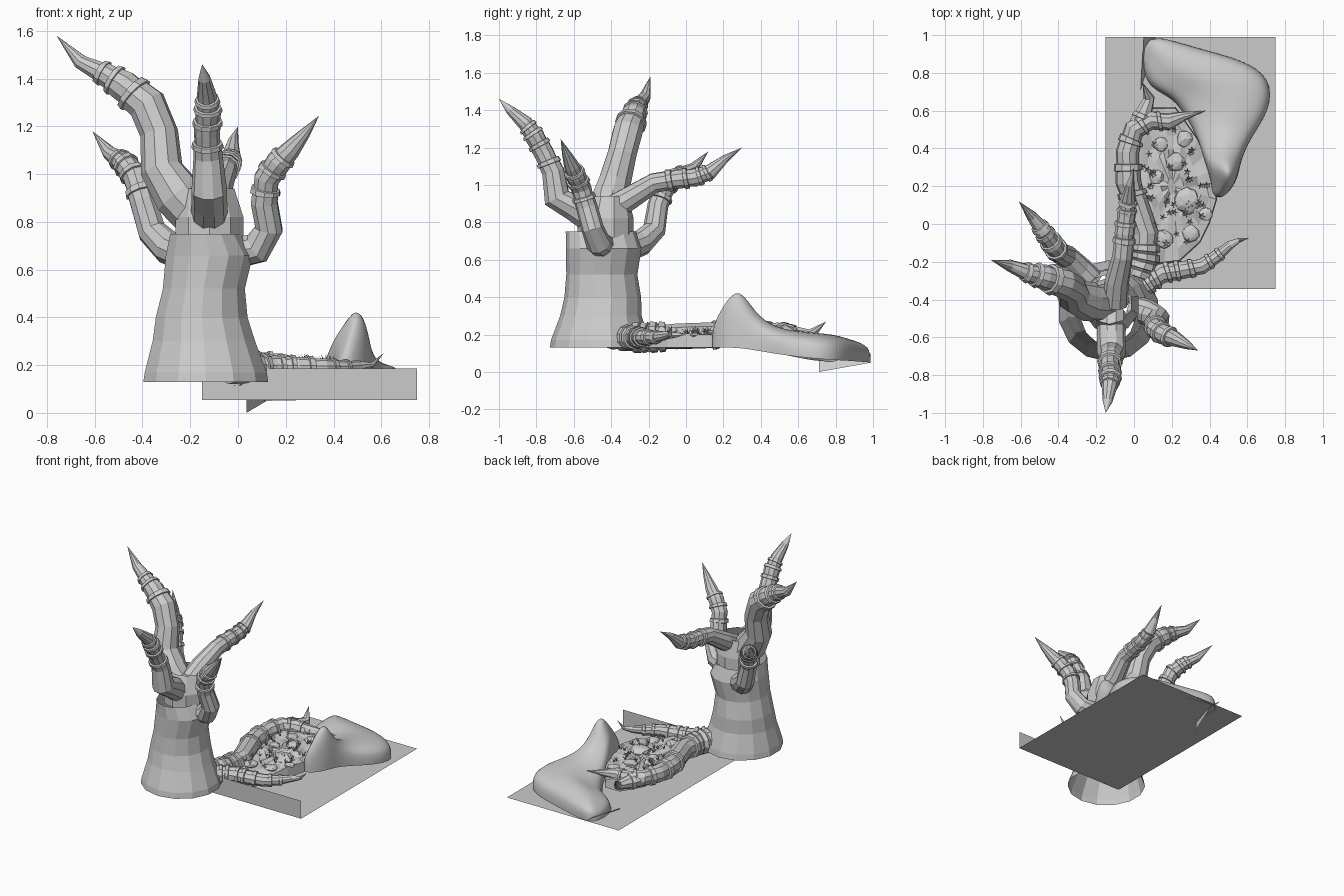
import bpy, bmesh, math, random
from mathutils import Vector

random.seed(4)


def finish(name, bm, smooth=False, recalc=True):
    if recalc:
        bmesh.ops.recalc_face_normals(bm, faces=bm.faces)
    me = bpy.data.meshes.new(name)
    bm.to_mesh(me)
    bm.free()
    ob = bpy.data.objects.new(name, me)
    bpy.context.collection.objects.link(ob)
    for p in me.polygons:
        p.use_smooth = smooth
    return ob


def bridge(bm, rings, closed=True):
    for a, b in zip(rings, rings[1:]):
        n = len(a)
        for i in range(n if closed else n - 1):
            j = (i + 1) % n
            bm.faces.new((a[i], a[j], b[j], b[i]))


def limb(name, pts, bands=(), sides=10):
    """Tapered faceted limb through (x, y, z, radius); raised collars at positions in bands."""
    P = [Vector(p[:3]) for p in pts]
    R = [p[3] for p in pts]
    T = [(P[min(i + 1, len(P) - 1)] - P[max(i - 1, 0)]).normalized() for i in range(len(P))]

    def at(t):
        i = min(int(t), len(P) - 2)
        f = t - i
        return P[i].lerp(P[i + 1], f), T[i].lerp(T[i + 1], f).normalized(), R[i] * (1 - f) + R[i + 1] * f
    stations = [(float(i), 1.0) for i in range(len(P) - 1)]
    for b in bands:
        stations += [(b - .12, 1.0), (b - .1, 1.16), (b + .1, 1.12), (b + .12, .93)]
    bm = bmesh.new()
    rings, u = [], Vector((.31, .2, .93))
    for t, k in sorted(stations):
        c, d, r = at(max(t, 0))
        u = (u - d * u.dot(d)).normalized()
        v = d.cross(u)
        rings.append([bm.verts.new(c + (u * math.cos(a) + v * math.sin(a)) * r * k)
                      for a in (2 * math.pi * i / sides for i in range(sides))])
    bridge(bm, rings)
    tip = bm.verts.new(P[-1])
    for i in range(sides):
        bm.faces.new((rings[-1][i], rings[-1][(i + 1) % sides], tip))
    return finish(name, bm)


def tube(name, rings, sides=14):
    """Open faceted tube from (z, cx, cy, rx, ry) rings."""
    bm = bmesh.new()
    bridge(bm, [[bm.verts.new((cx + rx * math.cos(a), cy + ry * math.sin(a), z))
                 for a in (2 * math.pi * (i + .5) / sides for i in range(sides))]
                for z, cx, cy, rx, ry in rings])
    return finish(name, bm)


# Hollow trunk and the collar the raised limbs grow from
tube("trunk", [(.13, -.135, -.46, .268, .268), (.17, -.135, -.46, .262, .262),
               (.3, -.143, -.455, .22, .218), (.4, -.152, -.445, .197, .205),
               (.52, -.143, -.45, .176, .19), (.66, -.12, -.44, .187, .202),
               (.75, -.137, -.455, .15, .188)])
tube("collar", [(.72, -.12, -.43, .15, .15), (.82, -.12, -.43, .15, .15),
                (.94, -.13, -.42, .12, .11)], 10)

# Raised limbs
limb("limb_left", [(-.15, -.42, .80, .10), (-.25, -.41, .91, .105), (-.32, -.38, 1.02, .09),
                   (-.33, -.34, 1.17, .08), (-.38, -.31, 1.29, .082), (-.48, -.28, 1.37, .068),
                   (-.56, -.26, 1.42, .05), (-.66, -.22, 1.47, .032), (-.76, -.19, 1.58, 0)],
     (4.6, 5.5, 6.1))
limb("limb_front", [(-.12, -.48, .80, .08), (-.12, -.60, .88, .075), (-.12, -.69, .93, .075),
                    (-.125, -.71, 1.07, .062), (-.13, -.76, 1.17, .055), (-.125, -.81, 1.26, .055),
                    (-.13, -.86, 1.33, .042), (-.14, -.94, 1.40, .026), (-.15, -1.0, 1.46, 0)],
     (3.5, 4.5, 5.2, 5.7))
limb("limb_right", [(-.02, -.44, .67, .07), (.08, -.47, .69, .068), (.13, -.50, .77, .06),
                    (.11, -.53, .88, .058), (.12, -.56, .98, .055), (.17, -.59, 1.05, .055),
                    (.22, -.61, 1.10, .042), (.28, -.64, 1.17, .024), (.34, -.67, 1.245, 0)],
     (3.5, 4.5, 5.4))
limb("limb_back", [(-.10, -.42, .86, .07), (-.09, -.30, .93, .065), (-.06, -.17, 1.01, .055),
                   (-.05, -.05, 1.03, .053), (-.04, .05, 1.04, .05), (-.03, .13, 1.07, .042),
                   (-.02, .21, 1.14, .022), (0, .30, 1.20, 0)], (2.7, 3.5, 4.3, 4.8))
limb("limb_back_left", [(-.22, -.31, .66, .07), (-.29, -.24, .69, .07), (-.36, -.17, .76, .062),
                        (-.40, -.15, .89, .056), (-.43, -.11, .99, .055), (-.48, -.04, 1.05, .048),
                        (-.54, .04, 1.09, .03), (-.61, .12, 1.18, 0)], (3.4, 4.2, 4.8, 5.3))

# Ground limbs
limb("ground_limb_left", [(-.02, -.35, .18, .07), (.05, -.2, .185, .075), (.06, -.05, .19, .07),
                          (.01, .1, .195, .07), (-.03, .22, .2, .068), (-.035, .38, .205, .062),
                          (.0, .5, .21, .055), (.09, .55, .205, .05), (.18, .54, .205, .045),
                          (.26, .57, .205, .025), (.38, .6, .2, 0)],
     (.6, .9, 1.2, 1.5, 3.5, 4.5, 5.5, 6.5, 7.5))
limb("ground_limb_left_spike", [(.0, .48, .2, .05), (.05, .58, .2, .05),
                                (.08, .67, .2, .03), (.045, .75, .27, 0)], (.9,), 8)
limb("ground_limb_right", [(-.04, -.40, .18, .06), (.06, -.32, .185, .06), (.15, -.26, .185, .055),
                           (.25, -.245, .185, .05), (.36, -.225, .185, .043), (.44, -.17, .185, .036),
                           (.51, -.11, .195, .024), (.56, -.085, .2, .012), (.61, -.075, .25, 0)],
     (1.2, 1.6, 2.3, 2.8, 3.5, 4.5, 5.2))

# Smooth rock ridge: outer xy, inner xy, base z, crest z, crest position from outer side
rock = [((.465, .13), (.41, .15), .13, .25, .5), ((.53, .20), (.41, .22), .13, .39, .35),
        ((.555, .27), (.38, .31), .13, .49, .33), ((.57, .35), (.35, .40), .12, .33, .4),
        ((.62, .46), (.32, .49), .10, .25, .5), ((.72, .60), (.27, .58), .08, .23, .5),
        ((.73, .77), (.21, .66), .065, .22, .5), ((.58, .87), (.13, .70), .06, .21, .5),
        ((.33, .93), (.05, .76), .055, .19, .5), ((.12, 1.0), (.04, .96), .05, .15, .5)]
bm = bmesh.new()
rows = []
for o, i, zb, zc, f in rock:
    o, i = Vector(o), Vector(i)
    rise = zc - zb
    rows.append([bm.verts.new((*o.lerp(i, t), zb + rise * h)) for t, h in
                 ((0, 0), (0, .35), (.07, .78), (f, 1), (.5 + f / 2, .72), (.97, .5), (1, 0))])
bridge(bm, rows, False)
bm.faces.new(rows[0])
bm.faces.new(rows[-1])
ob = finish("rock_ridge", bm, True)
ob.modifiers.new("round", 'SUBSURF').levels = 2
ob.modifiers["round"].render_levels = 2

# Loose fin hanging under the far corner of the rock
bm = bmesh.new()
bm.faces.new([bm.verts.new(p) for p in ((.035, .71, .06), (.035, .71, 0), (.12, .99, .05), (.05, .99, .1))])
finish("rock_fin", bm)

# Rough floor between the ground limbs
edge = [(.08, -.22), (.24, -.2), (.35, -.1), (.40, 0), (.44, .13), (.41, .28), (.34, .45),
        (.22, .62), (.1, .62), (.01, .47), (-.01, .2), (.05, 0)]
edge = [p for a, b in zip(edge, edge[1:] + edge[:1])
        for p in (Vector(a), (Vector(a) + Vector(b)) / 2)]
mid = Vector((.2, .2))
bm = bmesh.new()
rings = [[bm.verts.new((*p, .13)) for p in edge]]
for k in (.98, .82, .64, .46, .28, .1):
    rings.append([bm.verts.new((*mid.lerp(p, k), .19 + random.uniform(-.015, .018))) for p in edge])
bridge(bm, rings)
bm.faces.new(rings[-1])
finish("ground_floor", bm)

# Pebbles strewn on the floor
bm = bmesh.new()
for x, y, r in ((.28, .12, .07), (.16, -.08, .05), (.3, -.05, .045), (.22, .33, .05),
                (.12, .25, .04), (.27, .45, .045), (.38, .05, .035), (.14, .42, .04)):
    new = bmesh.ops.create_icosphere(bm, subdivisions=2, radius=r)["verts"]
    for v in new:
        v.co *= random.uniform(.85, 1.1)
        v.co.z *= .45
        v.co += Vector((x, y, .195))
finish("pebbles", bm)

# Small star-shaped tufts
bm = bmesh.new()
for _ in range(45):
    a0, k = random.uniform(0, 6.28), math.sqrt(random.random()) * .85
    c = mid.lerp(random.choice(edge), k)
    base = Vector((c.x, c.y, .205))
    for i in range(5):
        a = a0 + i * 2 * math.pi / 5
        d, s = Vector((math.cos(a), math.sin(a), 0)), Vector((-math.sin(a), math.cos(a), 0)) * .005
        bm.faces.new([bm.verts.new(p) for p in
                      (base - s, base + s, base + d * .022 + Vector((0, 0, random.uniform(.015, .045))))])
finish("tufts", bm)

# Flat base sheet with an upright front edge
bm = bmesh.new()
bridge(bm, [[bm.verts.new((x, y, z)) for x in (-.15, .75)]
            for y, z in ((-.345, .185), (-.345, .055), (.99, .055))], False)
finish("base_sheet", bm)
